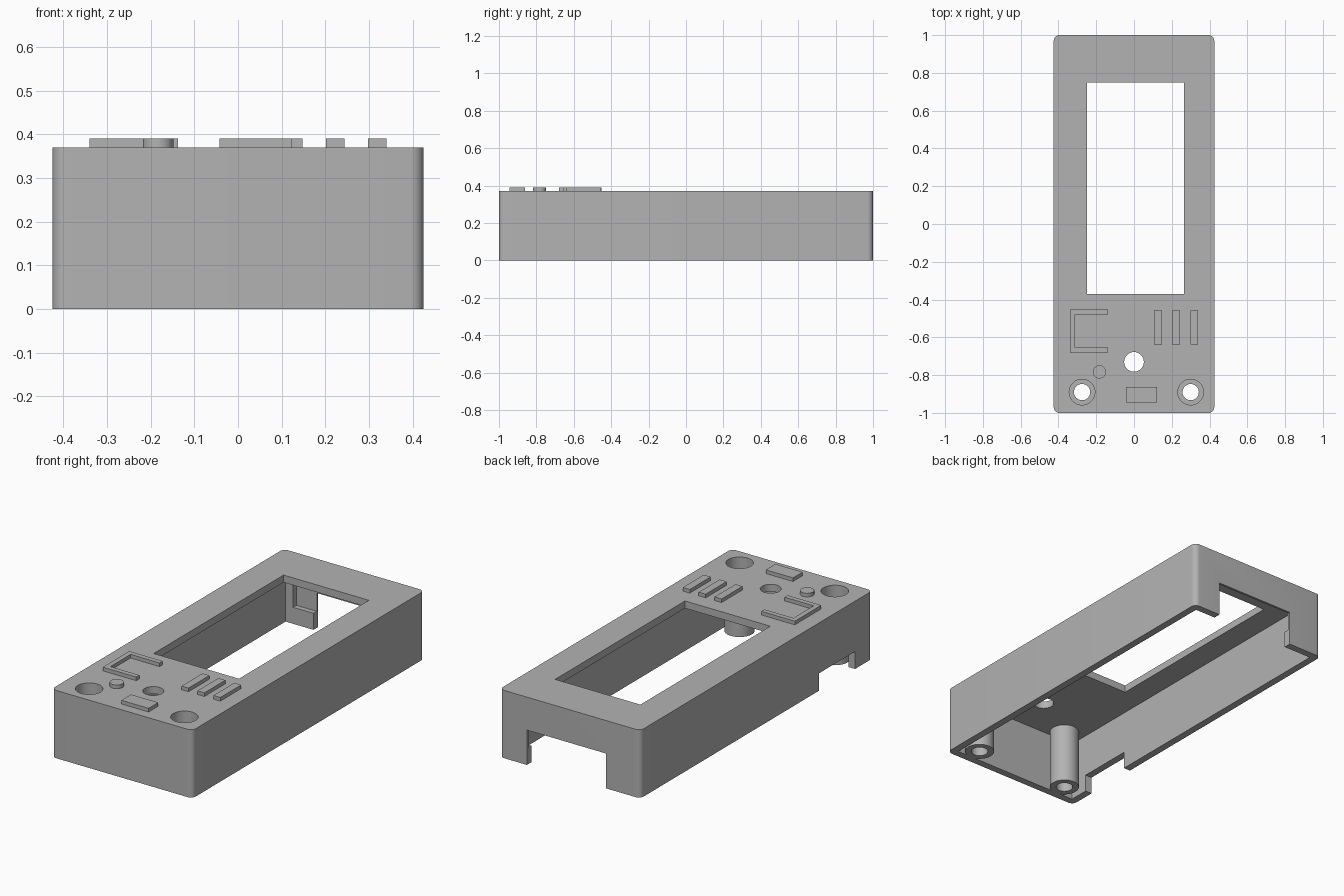
import bpy, bmesh, math

if "Cube" in bpy.data.objects:
    bpy.data.objects.remove(bpy.data.objects["Cube"], do_unlink=True)

HALF_X, HALF_Y, TOP, WALL = 0.425, 1.0, 0.37, 0.04
CEILING = TOP - WALL
RELIEF = 0.39

grey = bpy.data.materials.new("plain grey plastic")
grey.use_nodes = True
grey.diffuse_color = (0.45, 0.45, 0.45, 1)
grey.node_tree.nodes["Principled BSDF"].inputs["Base Color"].default_value = (0.45, 0.45, 0.45, 1)


def add_object(name, bm):
    bmesh.ops.recalc_face_normals(bm, faces=bm.faces)
    mesh = bpy.data.meshes.new(name)
    bm.to_mesh(mesh)
    bm.free()
    mesh.materials.append(grey)
    obj = bpy.data.objects.new(name, mesh)
    bpy.context.collection.objects.link(obj)
    return obj


def prism(name, outline, z0, z1):
    bm = bmesh.new()
    face = bm.faces.new([bm.verts.new((x, y, z0)) for x, y in outline])
    grown = bmesh.ops.extrude_face_region(bm, geom=[face])["geom"]
    verts = [v for v in grown if isinstance(v, bmesh.types.BMVert)]
    bmesh.ops.translate(bm, verts=verts, vec=(0, 0, z1 - z0))
    return add_object(name, bm)


def box(name, x0, x1, y0, y1, z0, z1):
    return prism(name, [(x0, y0), (x1, y0), (x1, y1), (x0, y1)], z0, z1)


def cylinder(name, x, y, r, z0, z1, n=48):
    angles = [math.tau * i / n for i in range(n)]
    return prism(name, [(x + r * math.cos(a), y + r * math.sin(a)) for a in angles], z0, z1)


def lathe(name, x, y, profile, n=48):
    # Closed ring of (radius, height) points swept around a vertical axis
    bm = bmesh.new()
    rings = [[bm.verts.new((x + r * math.cos(math.tau * i / n), y + r * math.sin(math.tau * i / n), z))
              for r, z in profile] for i in range(n)]
    for i in range(n):
        a, b = rings[i], rings[(i + 1) % n]
        for j in range(len(profile)):
            k = (j + 1) % len(profile)
            bm.faces.new((a[j], b[j], b[k], a[k]))
    return add_object(name, bm)


def smooth(obj):
    bpy.ops.object.select_all(action="DESELECT")
    obj.select_set(True)
    bpy.context.view_layer.objects.active = obj
    bpy.ops.object.shade_smooth_by_angle(angle=math.radians(30))


# Outer case with rounded vertical corners
R = 0.03
outline = []
for sx, sy, start in ((1, 1, 0), (-1, 1, 90), (-1, -1, 180), (1, -1, 270)):
    for step in range(9):
        a = math.radians(start + step * 90 / 8)
        outline.append((sx * (HALF_X - R) + R * math.cos(a), sy * (HALF_Y - R) + R * math.sin(a)))
case = prism("case_shell", outline, 0, TOP)

# Hollow, window, connector openings and holes
screws = (("right", -0.275), ("left", 0.3))
SCREW_Y = -0.89
cutters = [
    box("cavity_cutter", WALL - HALF_X, HALF_X - WALL, WALL - HALF_Y, HALF_Y - WALL, -0.1, CEILING),
    box("window_cutter", -0.25, 0.265, -0.37, 0.75, 0.2, 0.5),
    box("back_opening_cutter", -0.216, 0.26, 0.9, 1.1, -0.1, 0.19),
    box("back_recess_cutter", -0.34, 0.38, 0.9, 0.988, 0.09, 0.3),
    box("side_notch_cutter", -0.5, -0.37, -0.85, -0.54, -0.1, 0.095),
    cylinder("button_hole_cutter", 0, -0.73, 0.052, 0.2, 0.5),
]
for side, x in screws:
    cutters.append(cylinder(side + "_screw_cutter", x, SCREW_Y, 0.068, 0.2, 0.5))

for cutter in cutters:
    cut = case.modifiers.new(cutter.name, "BOOLEAN")
    cut.operation, cut.solver, cut.object = "DIFFERENCE", "EXACT", cutter
    bpy.context.view_layer.objects.active = case
    bpy.ops.object.modifier_apply(modifier=cut.name)
    bpy.data.objects.remove(cutter, do_unlink=True)
smooth(case)

# Counterbored screw posts
for side, x in screws:
    smooth(lathe(side + "_screw_post", x, SCREW_Y,
                 [(0.075, 0), (0.075, CEILING), (0.068, CEILING), (0.068, 0.15), (0.043, 0.15), (0.043, 0)]))

# Raised marks on the top face
x0, x1, y0, y1, t = -0.34, -0.138, -0.68, -0.452, 0.027
prism("raised_bracket", [(x0, y0), (x1, y0), (x1, y0 + t), (x0 + t, y0 + t),
                         (x0 + t, y1 - t), (x1, y1 - t), (x1, y1), (x0, y1)], TOP, RELIEF)
for i in range(3):
    left = 0.106 + 0.096 * i
    box("raised_bar_%d" % (i + 1), left, left + 0.042, -0.638, -0.458, TOP, RELIEF)
box("raised_block", -0.042, 0.122, -0.945, -0.862, TOP, RELIEF)
smooth(cylinder("raised_dot", -0.183, -0.783, 0.035, TOP, RELIEF))
